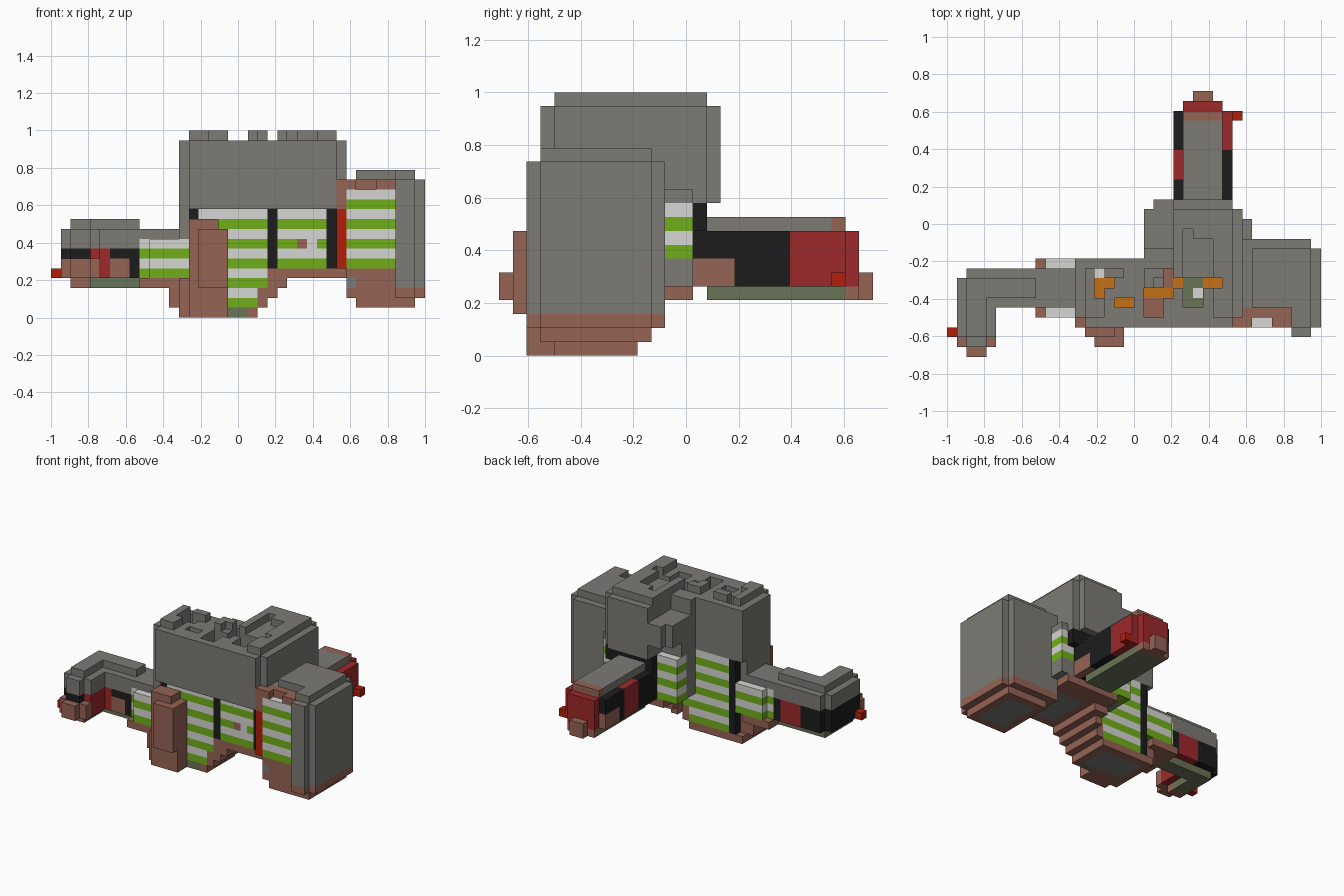
import bpy
import bmesh
from mathutils import Vector

if "Cube" in bpy.data.objects:
    bpy.data.objects.remove(bpy.data.objects["Cube"])

UNIT = 1 / 19
ORIGIN = Vector((-1, -27 / 38, 0))
COLOURS = {
    "grey": (0.2, 0.197, 0.176),
    "brown": (0.3, 0.125, 0.09),
    "green": (0.165, 0.43, 0.01),
    "white": (0.67, 0.67, 0.66),
    "black": (0.012, 0.012, 0.012),
    "red": (0.34, 0.021, 0.024),
    "bright_red": (0.44, 0.013, 0.003),
    "sage": (0.14, 0.175, 0.095),
    "orange": (0.56, 0.165, 0.008),
}
NAMES = list(COLOURS)
materials = []
for name, rgb in COLOURS.items():
    mat = bpy.data.materials.new(name)
    mat.use_nodes = True
    mat.diffuse_color = (*rgb, 1)
    shader = mat.node_tree.nodes["Principled BSDF"]
    shader.inputs["Base Color"].default_value = (*rgb, 1)
    shader.inputs["Roughness"].default_value = 0.9
    materials.append(mat)

cells = {}  # grid position -> (part, colour)


def stripes(z):
    return "green" if z % 2 else "white"


def shifted_stripes(z):
    return stripes(z + 1)


def cells_in(x, y, z):
    return [(i, j, k) for i in range(*x) for j in range(*y) for k in range(*z)]


def block(part, colour, x, y, z):
    """Fill a box of cells; colour is a name or a rule of height."""
    for c in cells_in(x, y, z):
        cells[c] = (part, colour(c[2]) if callable(colour) else colour)


def paint(colour, x, y, z):
    """Recolour the cells that already exist in a box."""
    for c in cells_in(x, y, z):
        if c in cells:
            cells[c] = (cells[c][0], colour(c[2]) if callable(colour) else colour)


def carve(x, y, z):
    for c in cells_in(x, y, z):
        cells.pop(c, None)


# striped torso with a wing towards the back
block("torso", stripes, (14, 30), (4, 10), (5, 11))
block("torso", stripes, (20, 30), (10, 14), (5, 11))
block("torso", "black", (23, 30), (14, 15), (9, 11))
block("torso", "grey", (13, 14), (4, 9), (8, 11))
block("torso", stripes, (14, 22), (4, 10), (1, 5))
paint("grey", (20, 21), (10, 12), (5, 11))
paint("black", (14, 15), (4, 10), (1, 11))
paint("black", (22, 23), (4, 5), (4, 11))
paint("black", (28, 29), (4, 5), (5, 11))
block("torso", "bright_red", (29, 30), (3, 5), (5, 11))
paint("brown", (25, 26), (4, 5), (7, 8))
paint("white", (26, 27), (4, 5), (7, 8))

# stepped underside
block("underside", "brown", (13, 21), (4, 10), (0, 1))
paint("grey", (14, 20), (5, 9), (0, 1))
paint("sage", (18, 20), (4, 5), (0, 1))
block("underside", "brown", (12, 14), (4, 9), (1, 4))
block("underside", "brown", (21, 22), (4, 10), (1, 3))
block("underside", "brown", (22, 23), (4, 11), (2, 3))
block("underside", "brown", (22, 24), (4, 12), (3, 4))
block("underside", "brown", (22, 30), (4, 14), (4, 5))
paint("grey", (25, 29), (5, 11), (4, 5))

# upright panel in front
block("front_panel", "brown", (14, 17), (2, 4), (0, 10))
block("front_panel", "brown", (17, 18), (2, 4), (0, 9))
block("front_panel", "brown", (13, 14), (3, 4), (0, 4))
block("front_panel", "brown", (15, 18), (1, 2), (3, 9))

# large upper block, its wing cut back at one corner
block("upper_block", "grey", (13, 30), (4, 10), (11, 18))
block("upper_block", "grey", (14, 29), (3, 4), (11, 18))
block("upper_block", "grey", (20, 30), (10, 15), (11, 18))
block("upper_block", "grey", (21, 29), (15, 16), (11, 18))
carve((20, 23), (11, 16), (16, 18))
carve((20, 23), (13, 16), (11, 13))

# broken ridges on top
block("top_ridges", "grey", (14, 16), (4, 9), (18, 19))
block("top_ridges", "grey", (16, 18), (8, 9), (18, 19))
block("top_ridges", "grey", (20, 21), (6, 9), (18, 19))
block("top_ridges", "grey", (21, 23), (8, 9), (18, 19))
block("top_ridges", "grey", (23, 29), (8, 15), (18, 19))
block("top_ridges", "grey", (27, 29), (4, 8), (18, 19))
carve((24, 27), (8, 12), (18, 19))
carve((24, 25), (12, 13), (18, 19))

# narrow wells in the top with coloured floors
WELLS = [
    ("orange", (15, 17), (7, 8)), ("orange", (15, 16), (6, 7)),
    ("white", (15, 16), (8, 9)), ("orange", (17, 19), (5, 6)),
    ("brown", (20, 22), (4, 6)), ("brown", (22, 23), (7, 9)),
    ("orange", (20, 23), (6, 7)), ("orange", (23, 24), (7, 8)),
    ("sage", (24, 26), (5, 8)), ("white", (25, 26), (6, 7)),
    ("orange", (26, 28), (7, 8)),
]
for colour, x, y in WELLS:
    carve(x, y, (15, 19))
    paint(colour, x, y, (14, 15))

# side block with striped front and brown base
block("side_block", "grey", (30, 38), (3, 11), (2, 14))
block("side_block", "grey", (30, 37), (11, 12), (2, 14))
block("side_block", "grey", (35, 37), (2, 3), (2, 14))
block("side_block", "grey", (31, 37), (5, 11), (14, 15))
block("side_block", "grey", (35, 37), (3, 5), (14, 15))
paint("brown", (30, 38), (2, 12), (2, 3))
block("side_block", "brown", (31, 37), (3, 11), (1, 2))
paint("grey", (32, 36), (4, 10), (1, 2))
paint(stripes, (30, 35), (3, 5), (5, 13))
paint("brown", (31, 35), (3, 5), (3, 5))
paint("brown", (30, 31), (3, 5), (4, 5))
block("side_block", "brown", (29, 35), (3, 5), (13, 14))
block("side_block", "brown", (29, 30), (3, 5), (11, 13))
carve((31, 33), (3, 4), (13, 14))

# sleeve and bent limb towards -x
block("side_sleeve", shifted_stripes, (9, 14), (4, 10), (4, 8))
for y in (4, 9):
    carve((9, 10), (y, y + 1), (4, 8))
block("side_sleeve", "grey", (9, 14), (5, 9), (8, 9))
block("side_sleeve", "brown", (9, 13), (4, 10), (3, 4))
for x, y in (((1, 9), (5, 9)), ((1, 5), (1, 5))):
    block("side_limb", "black", x, y, (4, 7))
    block("side_limb", "grey", x, y, (7, 9))
carve((1, 2), (8, 9), (4, 9))
for colour, low in (("grey", 9), ("sage", 3)):
    block("side_limb", colour, (2, 9), (6, 8), (low, low + 1))
    block("side_limb", colour, (2, 4), (2, 6), (low, low + 1))
paint("brown", (2, 4), (2, 3), (3, 4))
paint("red", (4, 6), (1, 6), (4, 7))
paint("red", (5, 8), (8, 9), (4, 7))
paint("brown", (1, 5), (1, 2), (4, 6))
paint("brown", (6, 8), (5, 6), (4, 6))
for x in (1, 4):
    carve((x, x + 1), (1, 2), (6, 9))
block("side_limb_end", "brown", (2, 4), (0, 1), (4, 6))
block("side_limb_stud", "bright_red", (0, 1), (2, 3), (4, 5))

# sleeve and straight limb towards the back
block("back_sleeve", stripes, (21, 31), (12, 14), (5, 11))
block("back_sleeve", "grey", (30, 31), (12, 14), (11, 12))
paint("grey", (28, 31), (12, 14), (5, 7))
block("back_limb", "black", (23, 29), (14, 25), (5, 9))
block("back_limb", "grey", (24, 28), (14, 25), (9, 10))
block("back_limb", "sage", (24, 28), (15, 25), (4, 5))
block("back_limb", "red", (24, 28), (25, 26), (5, 9))
block("back_limb", "brown", (24, 28), (25, 26), (4, 5))
paint("brown", (24, 28), (24, 25), (9, 10))
paint("red", (26, 29), (21, 25), (5, 9))
paint("red", (23, 24), (18, 21), (5, 9))
paint("brown", (28, 29), (14, 17), (5, 7))
paint("brown", (23, 24), (22, 25), (5, 7))
block("back_limb_end", "brown", (25, 27), (26, 27), (4, 6))
block("back_limb_stud", "bright_red", (29, 30), (24, 25), (5, 6))


def exposed_quads(cell):
    """Corners of every cell side that has no neighbour."""
    for axis in range(3):
        for side in (0, 1):
            near = list(cell)
            near[axis] += 2 * side - 1
            if tuple(near) in cells:
                continue
            u, v = (axis + 1) % 3, (axis + 2) % 3
            ring = [(0, 0), (1, 0), (1, 1), (0, 1)]
            quad = []
            for a, b in (ring if side else reversed(ring)):
                p = Vector(cell)
                p[axis] += side
                p[u] += a
                p[v] += b
                quad.append(ORIGIN + p * UNIT)
            yield quad


# one mesh object per part
for part in sorted({entry[0] for entry in cells.values()}):
    bm = bmesh.new()
    for cell, (owner, colour) in cells.items():
        if owner == part:
            for quad in exposed_quads(cell):
                face = bm.faces.new([bm.verts.new(p) for p in quad])
                face.material_index = NAMES.index(colour)
    bmesh.ops.remove_doubles(bm, verts=bm.verts, dist=UNIT / 100)
    mesh = bpy.data.meshes.new(part)
    bm.to_mesh(mesh)
    bm.free()
    for mat in materials:
        mesh.materials.append(mat)
    bpy.context.collection.objects.link(bpy.data.objects.new(part, mesh))
